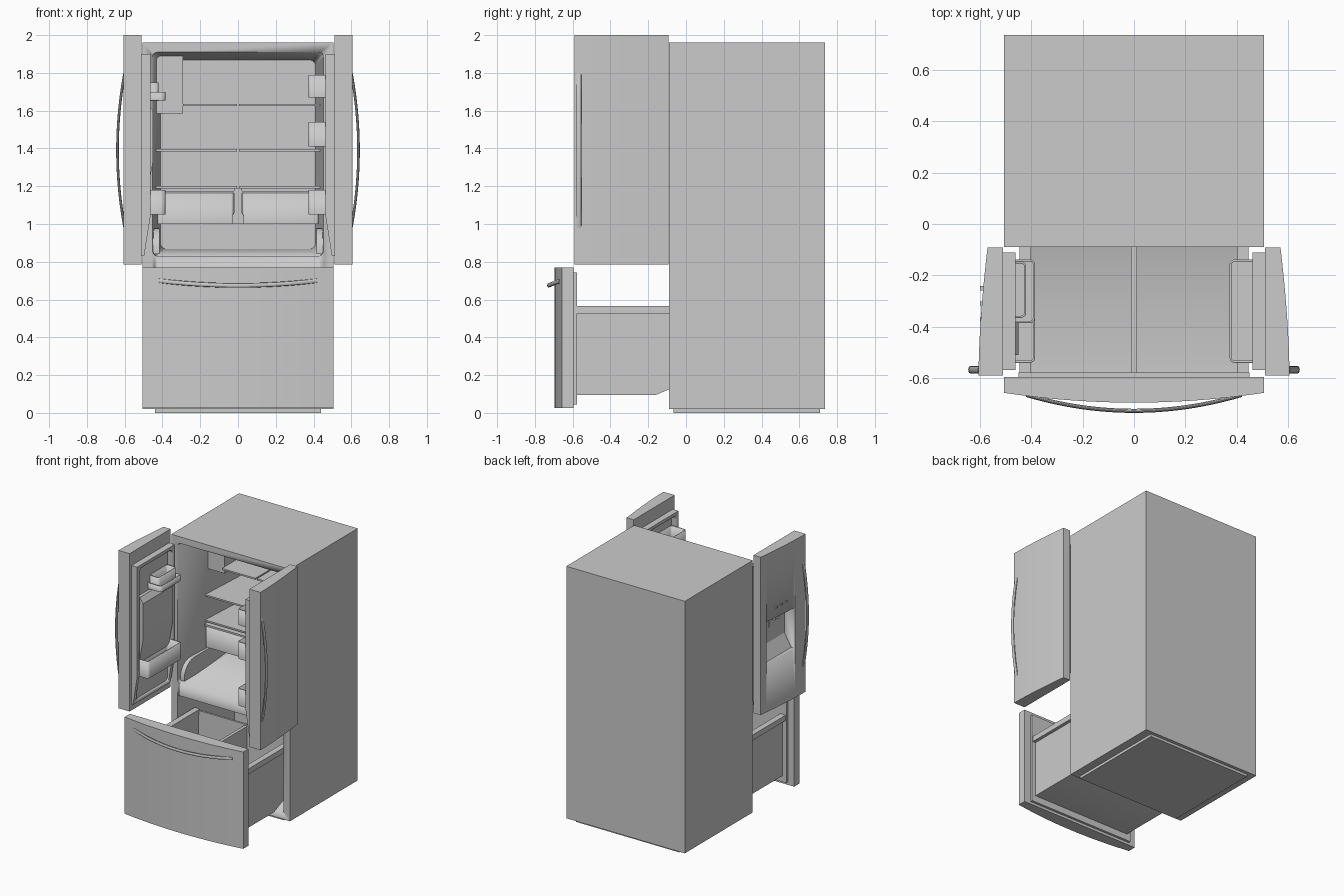
import bpy, math
from mathutils import Vector

if "Cube" in bpy.data.objects:
    bpy.data.objects.remove(bpy.data.objects["Cube"])


def mesh(name, rings, top=True, smooth=True):
    """Skin equal-length rings of points, capping the ends."""
    n = len(rings[0])
    verts = [v for r in rings for v in r]
    faces = []
    for k in range(len(rings) - 1):
        for i in range(n):
            j = (i + 1) % n
            faces.append((k*n + i, k*n + j, (k+1)*n + j, (k+1)*n + i))
    faces.append(tuple(reversed(range(n))))
    if top:
        faces.append(tuple(range(len(verts) - n, len(verts))))
    me = bpy.data.meshes.new(name)
    me.from_pydata(verts, [], faces)
    ob = bpy.data.objects.new(name, me)
    bpy.context.collection.objects.link(ob)
    bpy.ops.object.select_all(action='DESELECT')
    ob.select_set(True)
    bpy.context.view_layer.objects.active = ob
    if top:
        bpy.ops.object.mode_set(mode='EDIT')
        bpy.ops.mesh.select_all(action='SELECT')
        bpy.ops.mesh.normals_make_consistent(inside=False)
        bpy.ops.object.mode_set(mode='OBJECT')
    if smooth:
        bpy.ops.object.shade_smooth_by_angle(angle=math.radians(30))
    return ob


def place(p, axis, d):
    a, b = p
    return {'x': (d, a, b), 'y': (a, d, b), 'z': (a, b, d)}[axis]


def prism(name, pts, axis, d0, d1):
    return mesh(name, [[place(p, axis, d) for p in pts] for d in (d0, d1)])


def box(name, x0, x1, y0, y1, z0, z1):
    return prism(name, [(x0, y0), (x1, y0), (x1, y1), (x0, y1)], 'z', z0, z1)


def rounded(a0, a1, b0, b1, r, seg=5):
    pts = []
    for ca, cb, q in ((a1-r, b0+r, -1), (a1-r, b1-r, 0), (a0+r, b1-r, 1), (a0+r, b0+r, 2)):
        for i in range(seg + 1):
            t = (q + i / seg) * math.pi / 2
            pts.append((ca + r*math.cos(t), cb + r*math.sin(t)))
    return pts


def tray(name, x0, x1, y0, y1, z0, z1, r=0.02, t=0.008):
    pts = rounded(min(x0, x1), max(x0, x1), y0, y1, r)
    ob = mesh(name, [[(a, b, z) for a, b in pts] for z in (z0, z1)], top=False)
    m = ob.modifiers.new("wall", 'SOLIDIFY')
    m.thickness, m.offset = t, -1
    return ob


def sweep(name, pts, u, v, n=12):
    u, v = Vector(u), Vector(v)
    ring = [u*math.cos(2*math.pi*i/n) + v*math.sin(2*math.pi*i/n) for i in range(n)]
    return mesh(name, [[tuple(Vector(p) + o) for o in ring] for p in pts])


def cut(obs, cutter):
    for ob in obs:
        m = ob.modifiers.new("cut", 'BOOLEAN')
        m.operation, m.solver, m.object = 'DIFFERENCE', 'EXACT', cutter
        bpy.context.view_layer.objects.active = ob
        bpy.ops.object.modifier_apply(modifier=m.name)
    bpy.data.objects.remove(cutter)


# Cabinet with tapered fridge cavity and freezer cavity
cabinet = box("cabinet", -0.505, 0.505, -0.09, 0.735, 0.02, 1.96)
front = rounded(-0.452, 0.452, 0.83, 1.91, 0.025)
back = rounded(-0.41, 0.41, 0.868, 1.868, 0.03)
f2 = [(1.0*a, -0.10, b) for a, b in front]
cut([cabinet], mesh("fridge_cutter", [f2, [(a, 0.65, b) for a, b in back]]))
cut([cabinet], prism("freezer_cutter", rounded(-0.452, 0.452, 0.07, 0.735, 0.02), 'y', -0.2, 0.6))
box("base_plinth", -0.44, 0.44, -0.065, 0.71, 0.0, 0.025)

# Fridge interior: shelves, ice box, crispers, side ledges
box("ice_box", -0.445, -0.29, 0.25, 0.66, 1.585, 1.89)
for z, xl in ((1.63, -0.29), (1.39, -0.435), (1.195, -0.435)):
    for x0, x1 in ((xl, -0.006), (0.006, 0.435)):
        box("glass_shelf", x0, x1, 0.22, 0.65, z - 0.006, z + 0.006)
for s in (-1, 1):
    a, b = sorted((s * 0.025, s * 0.425))
    tray("crisper_drawer", a, b, 0.21, 0.64, 1.0, 1.165, 0.012)
    a, b = sorted((s * 0.415, s * 0.45))
    ledge = [(-0.06, 0.84), (0.63, 0.84), (0.63, 0.98)]
    ledge += [(0.06 - 0.12*math.sin(t*math.pi/12), 0.86 + 0.12*math.cos(t*math.pi/12)) for t in range(7)]
    prism("side_ledge", ledge, 'x', a, b)
box("crisper_frame", -0.43, 0.43, 0.205, 0.64, 1.163, 1.175)
prism("crisper_post", [(-0.032, 1.0), (0.032, 1.0), (0.032, 1.04), (0.022, 1.06), (0.022, 1.19),
                       (-0.022, 1.19), (-0.022, 1.06), (-0.032, 1.04)], 'y', 0.2, 0.23)

# Doors standing open, with liner frame and handle
N = 16
doors = {}
for s in (-1, 1):
    side = "left" if s < 0 else "right"
    outer = []
    for i in range(N + 1):
        t = i / N
        outer.append((s * (0.57 + 0.035 * (1 - (1 - t)**1.7)), -0.092 - 0.498 * t))
    door = prism(side + "_door", [(s*0.51, -0.092)] + outer + [(s*0.51, -0.59)], 'z', 0.785, 2.0)
    doors[s] = door
    liner = prism(side + "_door_liner", [(s*0.512, 0.83), (s*0.497, 0.83), (s*0.462, 1.05),
                  (s*0.462, 1.90), (s*0.512, 1.90)], 'y', -0.568, -0.11)
    cut([liner], prism("liner_cutter", rounded(-0.54, -0.138, 0.86, 1.875, 0.03), 'x', s*0.3, s*0.503))
    pts = []
    for i in range(25):
        t = i / 24
        pts.append((s * (0.6 + 0.038 * (1 - (2*t - 1)**2)), -0.567, 0.98 + 0.82*t))
    sweep(side + "_door_handle", pts, (0.007, 0, 0), (0, 0.014, 0))

# Door bins
for z0, z1 in ((1.67, 1.79), (1.41, 1.54), (1.05, 1.18)):
    tray("right_door_bin", 0.372, 0.505, -0.54, -0.138, z0, z1)
tray("left_upper_bin", -0.42, -0.505, -0.365, -0.145, 1.65, 1.75)
tray("left_upper_rack", -0.385, -0.505, -0.385, -0.138, 1.655, 1.70)
tray("left_lower_bin", -0.385, -0.505, -0.54, -0.138, 1.05, 1.18)

# Dispenser housing bulge, recess, lever and buttons
bulge = prism("dispenser_housing", [(-0.511, 1.10), (-0.48, 1.16), (-0.45, 1.33), (-0.45, 1.60),
              (-0.48, 1.64), (-0.511, 1.64)], 'y', -0.51, -0.15)
recess = [(-0.65, 1.16), (-0.57, 1.165), (-0.49, 1.30), (-0.49, 1.48), (-0.65, 1.48)]
cut([doors[-1], bulge], prism("recess_cutter", recess, 'y', -0.465, -0.155))
prism("dispenser_lever", [(-0.53, 1.48), (-0.50, 1.48), (-0.49, 1.36), (-0.51, 1.36)], 'y', -0.345, -0.275)
box("dispenser_spout", -0.56, -0.50, -0.34, -0.28, 1.44, 1.485)
for y in (-0.37, -0.31, -0.25):
    box("dispenser_button", -0.600, -0.57, y - 0.008, y + 0.008, 1.56, 1.57)

# Freezer drawer: bowed front, gasket plate, handle
bow = [(0.505 * (2*i/24 - 1), -0.657 - 0.038 * (1 - (2*i/24 - 1)**2)) for i in range(25)]
prism("drawer_front", bow + [(0.505, -0.595), (-0.505, -0.595)], 'z', 0.025, 0.77)
box("drawer_liner", -0.45, 0.45, -0.596, -0.577, 0.045, 0.742)
pts = []
for i in range(33):
    t = 2*i/32 - 1
    pts.append((0.42 * t, -0.665 - 0.062 * (1 - t*t), 0.70 - 0.025 * (1 - t*t)))
sweep("drawer_handle", pts, (0, 0.008, 0), (0, 0, 0.012))

# Freezer drawer tub with divider and slide flanges
tub = [(-0.578, 0.095), (-0.16, 0.095), (0.11, 0.21), (0.11, 0.56), (-0.578, 0.56)]
for s in (-1, 1):
    prism("tub_side", tub, 'x', s*0.405, s*0.42)
    a, b = sorted((s * 0.40, s * 0.445))
    box("slide_flange", a, b, -0.578, 0.11, 0.525, 0.567)
prism("tub_floor", [(-0.578, 0.095), (-0.16, 0.095), (0.11, 0.21), (0.11, 0.225),
                    (-0.16, 0.11), (-0.578, 0.11)], 'x', -0.41, 0.41)
box("tub_back", -0.41, 0.41, 0.095, 0.11, 0.21, 0.56)
prism("tub_divider", [(y, z - 0.01 if z > 0.5 else z) for y, z in tub], 'x', -0.012, 0.012)
